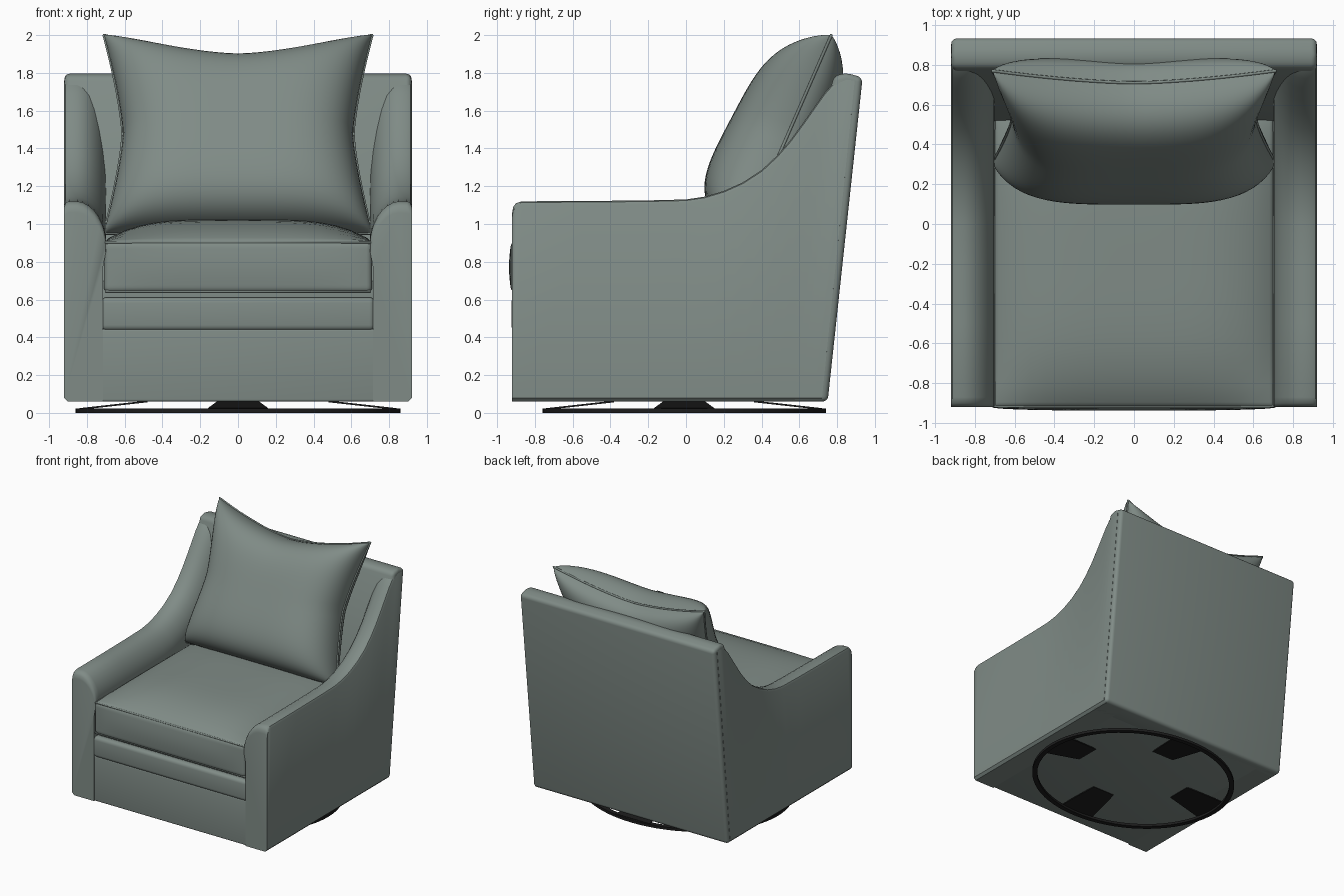
import bpy, bmesh, math
from mathutils import Vector

if "Cube" in bpy.data.objects:
    bpy.data.objects.remove(bpy.data.objects["Cube"])


def material(name, rgb):
    m = bpy.data.materials.new(name)
    m.diffuse_color = (*rgb, 1)
    m.use_nodes = True
    m.node_tree.nodes["Principled BSDF"].inputs["Base Color"].default_value = m.diffuse_color
    return m


FABRIC = material("grey green fabric", (0.215, 0.26, 0.24))
METAL = material("dark metal", (0.012, 0.012, 0.012))


def finish(bm, name, mat=FABRIC, angle=40):
    bmesh.ops.recalc_face_normals(bm, faces=bm.faces[:])
    me = bpy.data.meshes.new(name)
    bm.to_mesh(me)
    bm.free()
    ob = bpy.data.objects.new(name, me)
    bpy.context.collection.objects.link(ob)
    me.materials.append(mat)
    bpy.ops.object.select_all(action='DESELECT')
    ob.select_set(True)
    bpy.context.view_layer.objects.active = ob
    bpy.ops.object.shade_smooth_by_angle(angle=math.radians(angle))
    return ob


def round_edges(bm, width, limit=0.6):
    edges = [e for e in bm.edges if len(e.link_faces) == 2 and e.calc_face_angle() > limit]
    bmesh.ops.bevel(bm, geom=edges, offset=width, segments=4, profile=0.5, affect='EDGES')


def box(name, lo, hi, width):
    bm = bmesh.new()
    bmesh.ops.create_cube(bm, size=1)
    for v in bm.verts:
        v.co = [l + (c + 0.5) * (h - l) for c, l, h in zip(v.co, lo, hi)]
    round_edges(bm, width)
    return finish(bm, name)


def piping(name, pts, radius=0.008):
    cu = bpy.data.curves.new(name, 'CURVE')
    cu.dimensions = '3D'
    cu.bevel_depth = radius
    cu.bevel_resolution = 2
    sp = cu.splines.new('POLY')
    sp.points.add(len(pts) - 1)
    for p, co in zip(sp.points, pts):
        p.co = (*co, 1)
    sp.use_cyclic_u = True
    cu.materials.append(FABRIC)
    bpy.context.collection.objects.link(bpy.data.objects.new(name, cu))


# Arms: a rounded cross-section swept along the scooped top line
top = [(-.92, 1.06), (-.915, 1.09), (-.90, 1.11), (-.87, 1.12), (-.5, 1.122), (-.2, 1.125),
       (0, 1.13), (.1, 1.145), (.2, 1.175), (.3, 1.22), (.4, 1.285), (.48, 1.36), (.55, 1.44),
       (.62, 1.535), (.68, 1.62), (.73, 1.69), (.77, 1.735), (.81, 1.765), (.85, 1.78), (.895, 1.775)]
section = [(.92, .02), (.912, .006), (.895, 0), (.85, 0), (.82, .007), (.79, .023), (.76, .05),
           (.735, .085), (.715, .125), (.703, .17), (.70, .21)]


def back_y(z):
    return 0.75 + (z - 0.06) * 0.106


for side, label in ((-1, "left_arm"), (1, "right_arm")):
    bm = bmesh.new()
    rings = []
    for i, (y, z) in enumerate(top):
        n = Vector((0, 1))
        if y > -0.1:
            a, b = top[i - 1], top[min(i + 1, len(top) - 1)]
            n = Vector((a[1] - b[1], b[0] - a[0])).normalized()
        by = -0.92 + (y + 0.92) / 1.815 * 1.64
        pts = [(.90, by, .06), (.92, by, .08)]
        for x, d in section:
            pz = z - n.y * d
            pts.append((x, min(y - n.x * d, back_y(pz) - .03), pz))
        pts += [(.715, pts[-1][1], pts[-1][2] - .08), (.715, by, .06)]
        rings.append([bm.verts.new((side * p[0], p[1], p[2])) for p in pts])
    for r, s in zip(rings, rings[1:]):
        for k in range(len(r)):
            j = (k + 1) % len(r)
            bm.faces.new((r[k], r[j], s[j], s[k]))
    bm.faces.new(rings[0])
    bm.faces.new(rings[-1])
    finish(bm, label)

# Raked back
bm = bmesh.new()
prof = [(.55, .06), (.50, .85), (.785, 1.785), (.85, 1.80), (.935, 1.775), (.75, .06)]
f = bm.faces.new([bm.verts.new((-.918, y, z)) for y, z in prof])
ext = bmesh.ops.extrude_face_region(bm, geom=[f])
bmesh.ops.translate(bm, verts=[g for g in ext['geom'] if isinstance(g, bmesh.types.BMVert)],
                    vec=(1.836, 0, 0))
bmesh.ops.recalc_face_normals(bm, faces=bm.faces[:])
round_edges(bm, .028, .5)
finish(bm, "back")

# Front rail, band and the core below the seat
box("front_panel", (-.73, -.915, .06), (.73, .70, .445), .012)
box("front_band", (-.725, -.925, .435), (.725, .6, .612), .03)
box("seat_deck", (-.72, -.88, .55), (.72, .6, .70), .01)

# Seat cushion with a crowned top and bulging front
X, Y0, Y1, Z0, Z1 = .71, -.925, .6, .635, .91


def crown(x, y):
    u, v = x / X, (2 * y - Y0 - Y1) / (Y1 - Y0)
    return .115 * max(0, 1 - u ** 4) * max(0, 1 - v ** 4)


bm = bmesh.new()
bmesh.ops.create_cube(bm, size=1)
for v in bm.verts:
    v.co = (v.co.x * 2 * X, Y0 + (v.co.y + .5) * (Y1 - Y0), Z0 + (v.co.z + .5) * (Z1 - Z0))
round_edges(bm, .03)
bmesh.ops.subdivide_edges(bm, edges=[e for e in bm.edges if e.calc_length() > .2],
                          cuts=16, use_grid_fill=True)
for v in bm.verts:
    t = (v.co.z - Z0) / (Z1 - Z0)
    if v.co.y < -.9:
        v.co.y -= .012 * math.sin(math.pi * t) * (1 - (v.co.x / X) ** 4)
    v.co.z += crown(v.co.x, v.co.y) * max(0, t)
finish(bm, "seat_cushion")
for label, z in (("seat_piping_top", .902), ("seat_piping_bottom", .643)):
    piping(label, [(-.70, -.916, z), (.70, -.916, z), (.70, .55, z), (-.70, .55, z)])

# Leaning back pillow: two bulged sheets joined at a pinched seam
T = Vector((0, .40, .916))
N = Vector((0, -.916, .40))
C = Vector((0, .54, 1.475))


def pillow(u, v, depth):
    px = .71 - .10 * (1 - abs(v) ** 1.4)
    pv = .573 * v - (.15 * (1 - abs(u) ** 1.6) * ((v + 1) / 2) ** 2)
    d = depth * (max(0, 1 - u ** 4) ** .45) * (max(0, 1 - v ** 4) ** .36)
    if depth > 0:
        d *= 1 - .12 * v
    return C + T * pv + N * d + Vector((px * u, 0, 0))


M = 36
par = [math.sin(math.pi / 2 * (2 * i / M - 1)) for i in range(M + 1)]
bm = bmesh.new()
for depth in (.31, -.19):
    g = [[bm.verts.new(pillow(u, v, depth)) for u in par] for v in par]
    for i in range(M):
        for j in range(M):
            bm.faces.new((g[i][j], g[i][j + 1], g[i + 1][j + 1], g[i + 1][j]))
bmesh.ops.remove_doubles(bm, verts=bm.verts[:], dist=.0005)
finish(bm, "back_pillow", angle=60)
seam = [(u, -1) for u in par[:-1]] + [(1, v) for v in par[:-1]]
seam += [(-u, -v) for u, v in seam]
piping("pillow_piping", [pillow(u, v, 0) for u, v in seam])

# Swivel base: flat oval ring with four sloping tabs
RX, RY = .86, .75
bm = bmesh.new()
S = 72
rings = []
for i in range(S):
    c, s = math.cos(2 * math.pi * i / S), math.sin(2 * math.pi * i / S)
    rings.append([bm.verts.new(((RX - w) * c, (RY - w) * s - .01, z))
                  for w, z in ((0, 0), (0, .022), (.04, .022), (.04, 0))])
for i in range(S):
    r, q = rings[i], rings[(i + 1) % S]
    for k in range(4):
        j = (k + 1) % 4
        bm.faces.new((r[k], r[j], q[j], q[k]))
finish(bm, "base_ring", METAL)

for i, name in enumerate(("right", "back", "left", "front")):
    R = RY if i % 2 else RX
    c, s = round(math.cos(i * math.pi / 2)), round(math.sin(i * math.pi / 2))
    bm = bmesh.new()
    vs = []
    for r, w, z in ((R - .02, .16, .016), (R - .38, .105, .056)):
        for h in (0, .009):
            for k in (-w, w):
                vs.append(bm.verts.new((c * r - s * k, s * r + c * k - .01, z + h)))
    for q in ((0, 1, 3, 2), (4, 5, 7, 6), (0, 1, 5, 4), (2, 3, 7, 6), (0, 2, 6, 4), (1, 3, 7, 5)):
        bm.faces.new([vs[k] for k in q])
    finish(bm, "base_tab_" + name, METAL)
